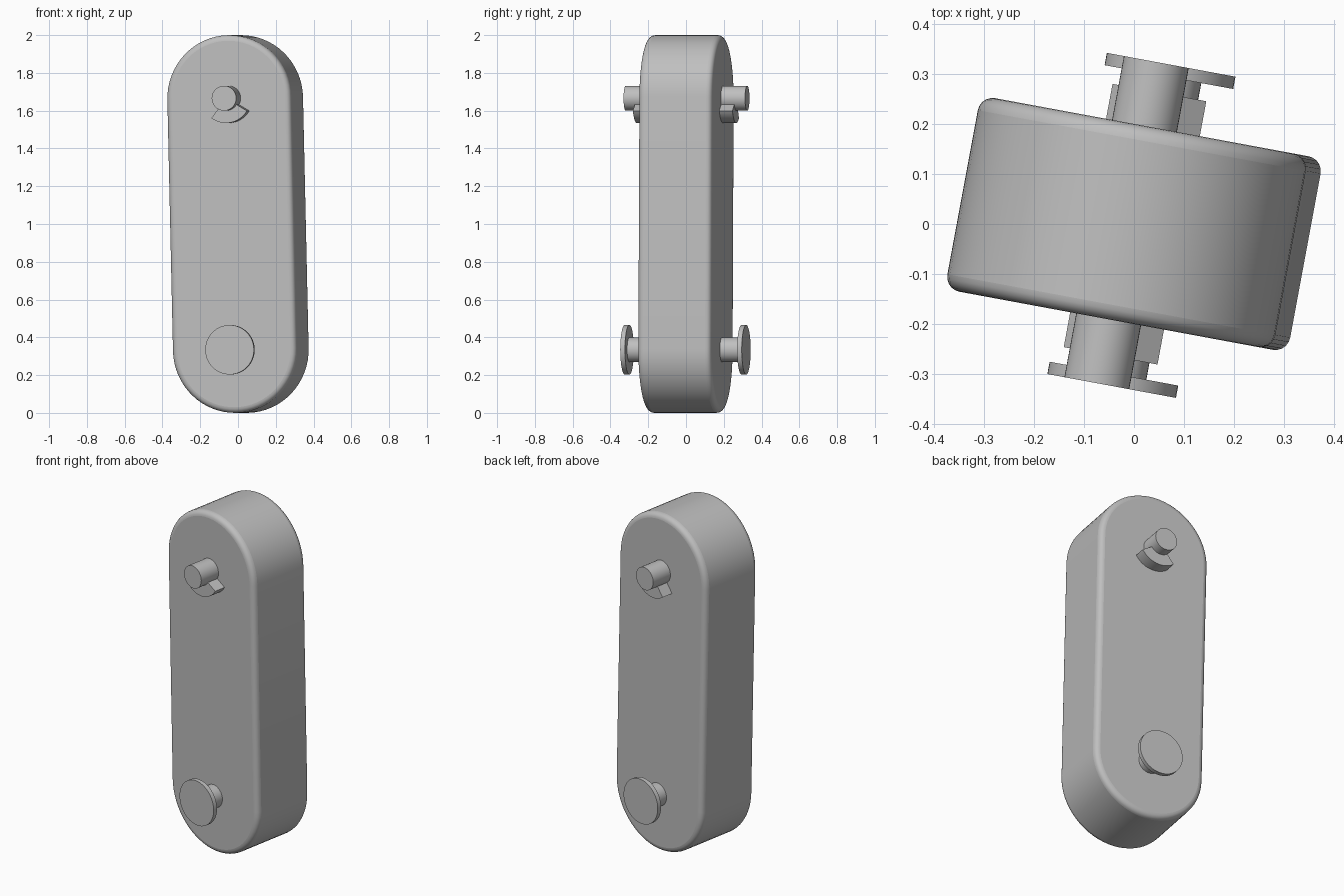
import bpy, bmesh
from math import radians, cos, sin
from mathutils import Matrix

cube = bpy.data.objects.get("Cube")
if cube:
    bpy.data.objects.remove(cube, do_unlink=True)

# Single plain grey
grey = bpy.data.materials.new("plain_grey")
grey.use_nodes = True
colour = (0.52, 0.52, 0.52, 1)
grey.diffuse_color = colour
grey.node_tree.nodes["Principled BSDF"].inputs["Base Color"].default_value = colour

# The whole link is turned about z and leans slightly sideways
POSE = (Matrix.Translation((0, 0, 1)) @ Matrix.Rotation(radians(-10.5), 4, 'Z')
        @ Matrix.Rotation(radians(-1.3), 4, 'Y'))
END_RADIUS = 0.334
HALF_SPAN = 1 - END_RADIUS
HALF_DEPTH = 0.197
PIN_RADIUS = 0.066
PIN_END = 0.327
DISC_THICKNESS = 0.025


def arc(radius, start, end, steps, z):
    angles = [radians(start + (end - start) * i / steps) for i in range(steps + 1)]
    return [(radius * cos(a), z + radius * sin(a)) for a in angles]


def prism(name, outline, y0, y1, bevel=0):
    """Extrude an x-z outline from y0 to y1."""
    bm = bmesh.new()
    face = bm.faces.new([bm.verts.new((x, y0, z)) for x, z in outline])
    made = bmesh.ops.extrude_face_region(bm, geom=[face])["geom"]
    moved = [v for v in made if isinstance(v, bmesh.types.BMVert)]
    bmesh.ops.translate(bm, verts=moved, vec=(0, y1 - y0, 0))
    bmesh.ops.recalc_face_normals(bm, faces=bm.faces)
    mesh = bpy.data.meshes.new(name)
    bm.to_mesh(mesh)
    bm.free()
    mesh.materials.append(grey)
    obj = bpy.data.objects.new(name, mesh)
    bpy.context.collection.objects.link(obj)
    obj.matrix_world = POSE
    if bevel:
        mod = obj.modifiers.new("rounded_rim", 'BEVEL')
        mod.width = bevel
        mod.segments = 5
        mod.limit_method = 'ANGLE'
        mod.angle_limit = radians(60)
    bpy.ops.object.select_all(action='DESELECT')
    obj.select_set(True)
    bpy.context.view_layer.objects.active = obj
    bpy.ops.object.shade_smooth_by_angle(angle=radians(35))
    return obj


def circle(radius, z, steps=40):
    return arc(radius, 0, 360, steps, z)[:-1]


# Link body with round ends
body = (arc(END_RADIUS, 0, 180, 32, HALF_SPAN)
        + arc(END_RADIUS, 180, 360, 32, -HALF_SPAN))
prism("link_body", body, -HALF_DEPTH, HALF_DEPTH, bevel=0.03)

# Upper pin with its stop wedge, both running through the body
prism("upper_pin", circle(PIN_RADIUS, HALF_SPAN), -PIN_END, PIN_END)
wedge = [(0, HALF_SPAN)] + arc(0.131, -128, -32, 16, HALF_SPAN)
prism("stop_wedge", wedge, -0.268, 0.268)

# Lower pin with a flat disc on each end
inner = PIN_END - DISC_THICKNESS
prism("lower_pin", circle(PIN_RADIUS, -HALF_SPAN), -inner, inner)
for name, side in (("front_disc", -1), ("back_disc", 1)):
    prism(name, circle(0.131, -HALF_SPAN, 48), side * inner, side * PIN_END)
